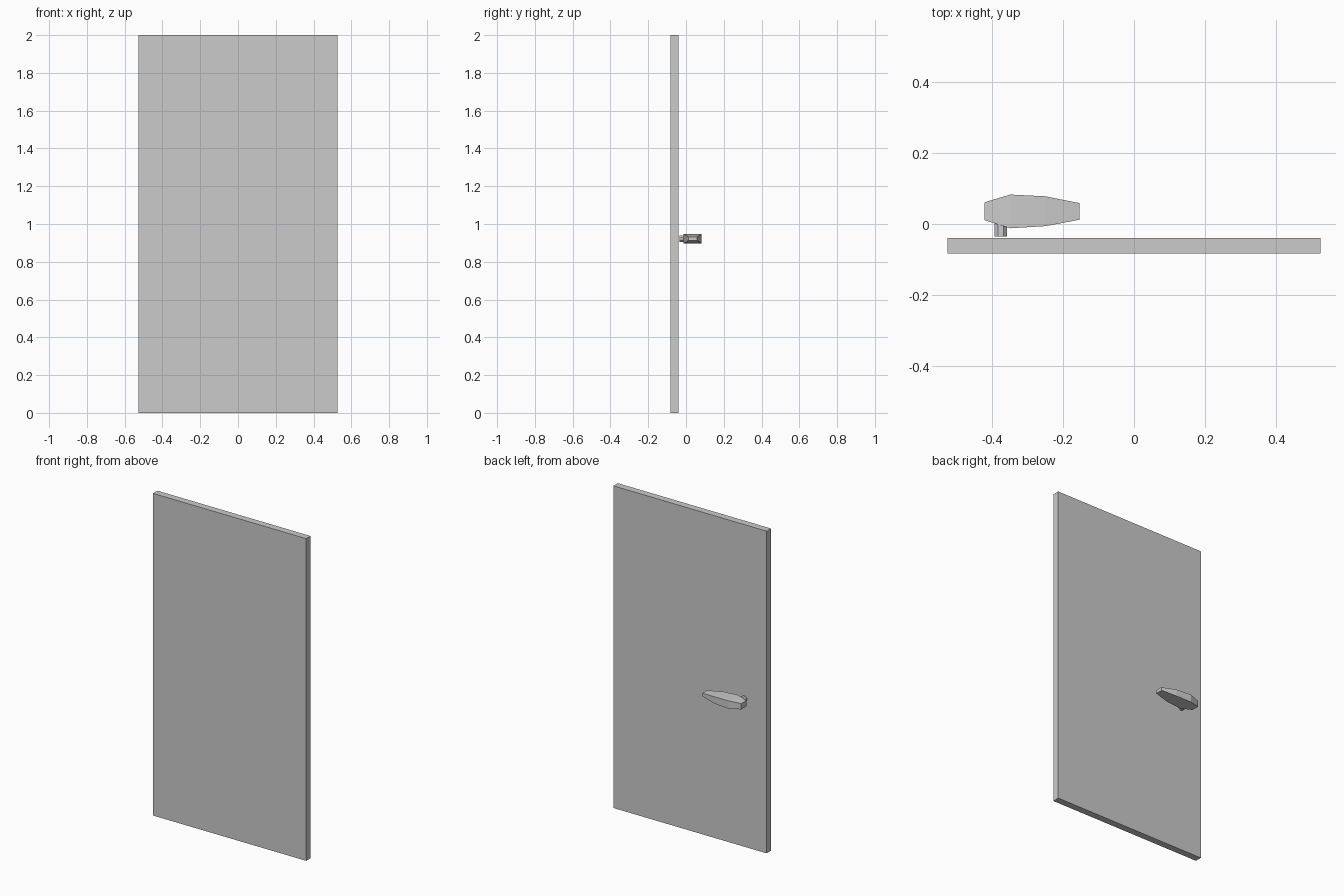
import bpy, bmesh, math
from mathutils import Matrix

if "Cube" in bpy.data.objects:
    bpy.data.objects.remove(bpy.data.objects["Cube"])


def make_object(name, bm):
    bmesh.ops.recalc_face_normals(bm, faces=bm.faces)
    mesh = bpy.data.meshes.new(name)
    bm.to_mesh(mesh)
    bm.free()
    obj = bpy.data.objects.new(name, mesh)
    bpy.context.collection.objects.link(obj)
    return obj


# Door panel: plain slab
bm = bmesh.new()
bmesh.ops.create_cube(bm, size=1, matrix=Matrix.Translation((0, -0.061, 1))
                      @ Matrix.Diagonal((1.052, 0.043, 2, 1)))
make_object("door_panel", bm)

# Lever handle: rectangular sections lofted along x (x, y min, y max, z min, z max)
sections = [
    (-0.422, 0.011, 0.061, 0.904, 0.940),
    (-0.349, -0.012, 0.083, 0.898, 0.946),
    (-0.249, -0.006, 0.078, 0.901, 0.943),
    (-0.154, 0.012, 0.059, 0.912, 0.932),
]
bm = bmesh.new()
rings = [[bm.verts.new((x, y, z)) for y, z in
          ((y0, z0), (y1, z0), (y1, z1), (y0, z1))]
         for x, y0, y1, z0, z1 in sections]
for a, b in zip(rings, rings[1:]):
    for i in range(4):
        j = (i + 1) % 4
        bm.faces.new((a[i], a[j], b[j], b[i]))
bm.faces.new(rings[0])
bm.faces.new(rings[-1])
make_object("lever_handle", bm)

# Spindle: short octagonal post joining the lever to the door
bm = bmesh.new()
bmesh.ops.create_cone(bm, cap_ends=True, segments=8, radius1=0.019, radius2=0.019,
                      depth=0.045, matrix=Matrix.Translation((-0.376, -0.0125, 0.922))
                      @ Matrix.Rotation(math.pi / 2, 4, 'X')
                      @ Matrix.Rotation(math.pi / 8, 4, 'Z'))
make_object("handle_spindle", bm)
